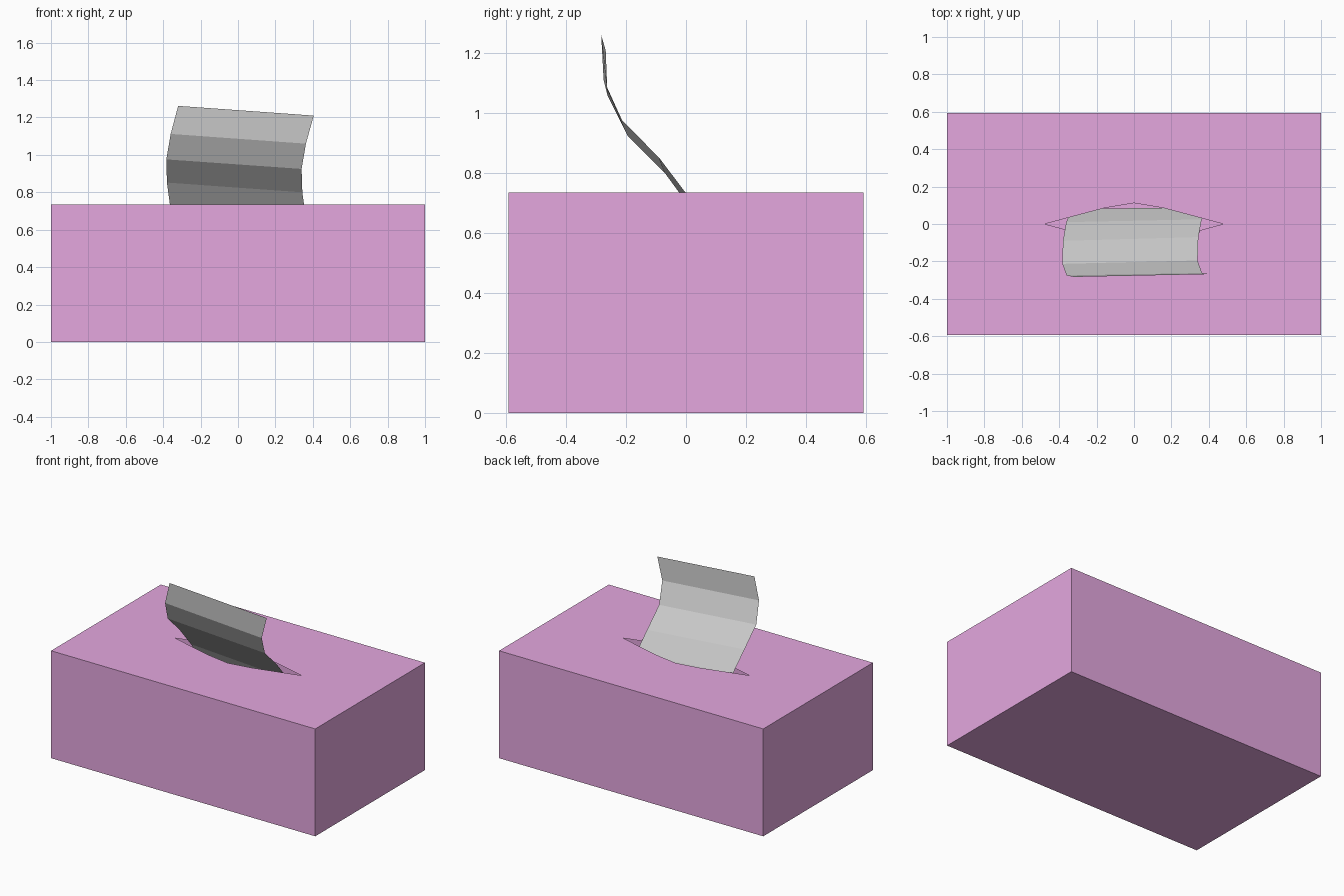
import bpy, bmesh

if "Cube" in bpy.data.objects:
    bpy.data.objects.remove(bpy.data.objects["Cube"])


def make_object(name, bm, color=None):
    mesh = bpy.data.meshes.new(name)
    bm.to_mesh(mesh)
    bm.free()
    obj = bpy.data.objects.new(name, mesh)
    bpy.context.collection.objects.link(obj)
    if color:
        mat = bpy.data.materials.new(name + "_colour")
        mat.diffuse_color = color
        mat.use_nodes = True
        mat.node_tree.nodes["Principled BSDF"].inputs["Base Color"].default_value = mat.diffuse_color
        mesh.materials.append(mat)
    return obj


# Carton: thin card shell with a pointed oval opening in the lid
W, D, H = 1.0, 0.593, 0.735
bm = bmesh.new()
base = [bm.verts.new((x, y, 0)) for x, y in ((-W, -D), (W, -D), (W, D), (-W, D))]
rim = [bm.verts.new((v.co.x, v.co.y, H)) for v in base]
bm.faces.new(base[::-1])
for i in range(4):
    j = (i + 1) % 4
    bm.faces.new((base[i], base[j], rim[j], rim[i]))

tip_r, tip_l = [bm.verts.new((x, 0, H)) for x in (0.477, -0.477)]
front_lip = [bm.verts.new((x, -y, H)) for x, y in ((0.16, 0.085), (0, 0.112), (-0.16, 0.085))]
back_lip = [bm.verts.new((x, y, H)) for x, y in ((-0.16, 0.085), (0, 0.112), (0.16, 0.085))]
bm.faces.new([rim[0], rim[1], tip_r] + front_lip + [tip_l])
bm.faces.new([rim[2], rim[3], tip_l] + back_lip + [tip_r])
bm.faces.new((rim[1], rim[2], tip_r))
bm.faces.new((rim[3], rim[0], tip_l))
make_object("carton", bm, (0.78, 0.39, 0.74, 1))

# Tissue: one curved sheet rising through the opening, left and right edges
left = [(-0.32, -0.283, 1.262), (-0.36, -0.275, 1.112), (-0.383, -0.213, 0.976),
        (-0.38, -0.09, 0.852), (-0.362, 0.01, 0.72), (-0.335, 0.08, 0.59)]
right = [(0.405, -0.268, 1.21), (0.363, -0.262, 1.06), (0.34, -0.195, 0.925),
         (0.344, -0.07, 0.80), (0.362, 0.025, 0.67), (0.385, 0.09, 0.54)]
bm = bmesh.new()
rows = [(bm.verts.new(a), bm.verts.new(b)) for a, b in zip(left, right)]
for (a, b), (c, d) in zip(rows, rows[1:]):
    bm.faces.new((a, c, d, b))
make_object("tissue", bm)
